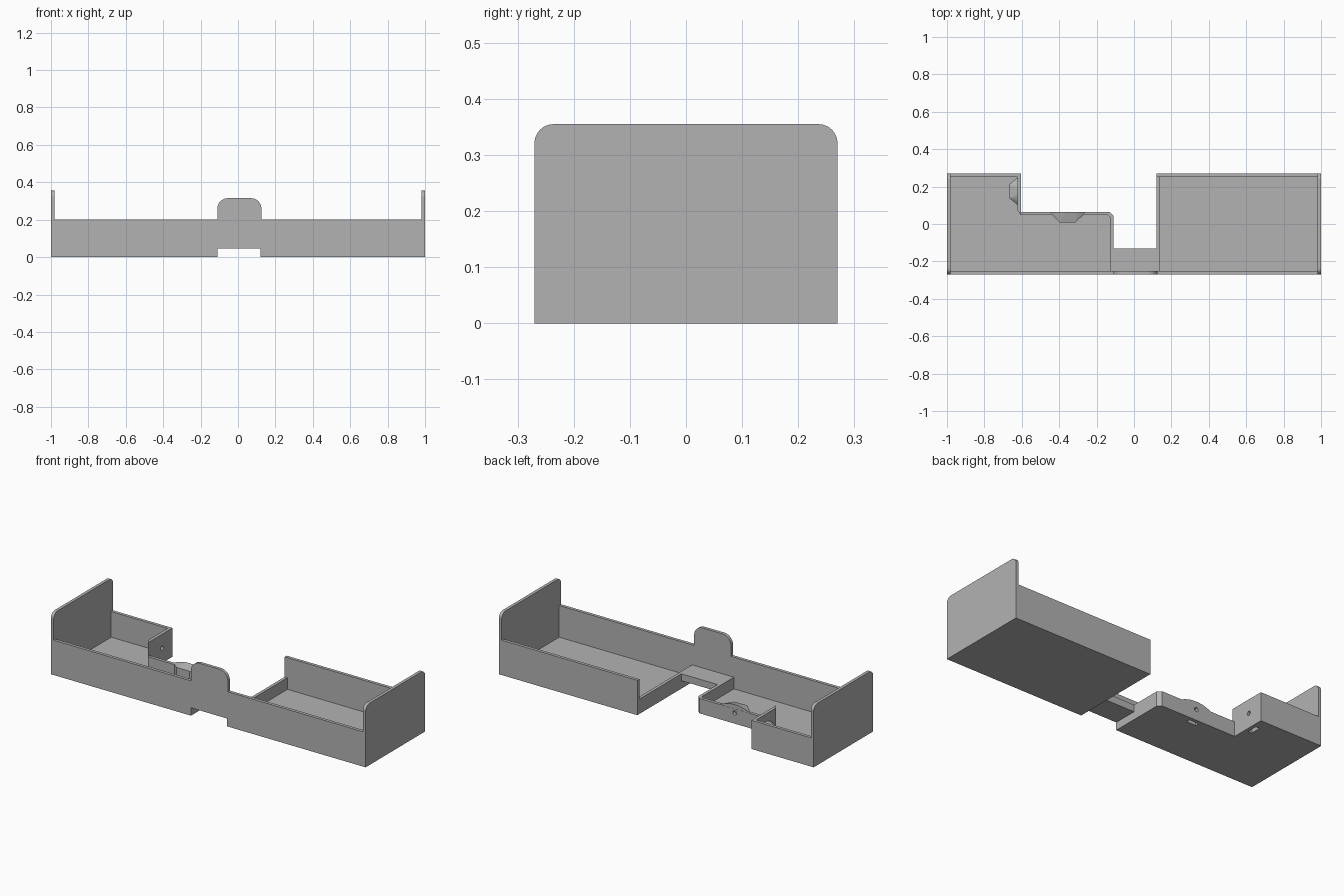
import bpy, bmesh, math
from mathutils import Vector

cube = bpy.data.objects.get("Cube")
if cube:
    bpy.data.objects.remove(cube, do_unlink=True)

grey = bpy.data.materials.new("plain grey")
grey.use_nodes = True
colour = (0.45, 0.45, 0.45, 1)
grey.diffuse_color = colour
grey.node_tree.nodes["Principled BSDF"].inputs["Base Color"].default_value = colour

T = 0.018                       # wall thickness
W, D = 1.0, 0.27                # half width and half depth
LOW, MID, HIGH = 0.085, 0.165, 0.2
GAP_R, GAP_L = -0.11, 0.12      # sides of the middle gap
STEP_X, STEP_Y = -0.605, 0.065  # inner corner of the stepped tray


def finish(name, bm):
    bmesh.ops.recalc_face_normals(bm, faces=bm.faces)
    mesh = bpy.data.meshes.new(name)
    bm.to_mesh(mesh)
    bm.free()
    mesh.materials.append(grey)
    obj = bpy.data.objects.new(name, mesh)
    bpy.context.collection.objects.link(obj)
    return obj


def prism(name, outline, axis, lo, hi):
    """Extrude a 2D outline along one axis."""
    def place(p, t):
        c = list(p)
        c.insert("xyz".index(axis), t)
        return c
    bm = bmesh.new()
    face = bm.faces.new([bm.verts.new(place(p, lo)) for p in outline])
    ext = bmesh.ops.extrude_face_region(bm, geom=[face])
    shift = Vector(place((0, 0), hi - lo))
    bmesh.ops.translate(bm, vec=shift,
                        verts=[v for v in ext["geom"] if isinstance(v, bmesh.types.BMVert)])
    return finish(name, bm)


def box(name, x0, x1, y0, y1, z0, z1):
    return prism(name, [(x0, y0), (x1, y0), (x1, y1), (x0, y1)], "z", z0, z1)


def rounded_top(a, b, z, r, n=8):
    """Points over a flat top with two rounded corners, from a to b."""
    pts = []
    for cx, start in ((a + r, math.pi), (b - r, math.pi / 2)):
        for i in range(n + 1):
            t = start - i * math.pi / 2 / n
            pts.append((cx + r * math.cos(t), z - r + r * math.sin(t)))
    return pts


def boss(name, centre, half, depth, base, peak, turn):
    """Tapered boss with an arched back edge against a wall."""
    bm = bmesh.new()
    pts = [(s * half, 0, 0) for s in (-1, 1)]
    for i in range(13):
        u = i / 6 - 1
        pts.append((u * half, 0, base + (peak - base) * (1 - u * u)))
    for s in (-1, 1):
        pts += [(s * half * 0.42, -depth, z) for z in (0, base + 0.01)]
    c, s = math.cos(turn), math.sin(turn)
    for x, y, z in pts:
        bm.verts.new((centre[0] + c * x - s * y, centre[1] + s * x + c * y, z + 0.004))
    hull = bmesh.ops.convex_hull(bm, input=bm.verts)
    loose = {g for g in hull["geom_interior"] if isinstance(g, bmesh.types.BMVert)}
    bmesh.ops.delete(bm, geom=list(loose), context="VERTS")
    return finish(name, bm)


def cut(cutter, targets):
    cutter.hide_render = True
    cutter.hide_viewport = True
    cutter.display_type = "WIRE"
    for obj in targets:
        mod = obj.modifiers.new("cut", "BOOLEAN")
        mod.operation = "DIFFERENCE"
        mod.solver = "EXACT"
        mod.object = cutter


def disc(a, b, r, n=20):
    return [(a + r * math.cos(i * math.tau / n), b + r * math.sin(i * math.tau / n))
            for i in range(n)]


# Tall end panels
for name, x in (("left_end_panel", W - T), ("right_end_panel", -W)):
    outline = [(-D, 0)] + rounded_top(-D, D, 0.355, 0.034) + [(D, 0)]
    prism(name, outline, "x", x, x + T)

# Front wall with raised tab and notch underneath
front = [(-W, 0), (-W, HIGH), (GAP_R, HIGH)]
front += rounded_top(GAP_R, GAP_L + 0.005, 0.315, 0.055)
front += [(GAP_L + 0.005, HIGH), (W, HIGH), (W, 0),
          (GAP_L, 0), (GAP_L, 0.045), (GAP_R, 0.045), (GAP_R, 0)]
prism("front_wall", front, "y", -D, -D + T)

# Left tray
box("left_floor", GAP_L, W, -D, D, 0, T)
box("left_back_wall", GAP_L, W, D - T, D, 0, HIGH)
box("left_inner_wall", GAP_L, GAP_L + T, -D, D, 0, LOW)

# Bridge between the trays
box("bridge", GAP_R, GAP_L, -D + T, -0.13, 0.045, LOW)

# Right stepped tray
c = 0.02
corner = [(GAP_R, STEP_Y - c), (GAP_R - c, STEP_Y)]
floor = prism("right_floor", [(-W, -D), (GAP_R, -D)] + corner +
              [(STEP_X, STEP_Y), (STEP_X, D), (-W, D)], "z", 0, T)
box("right_back_wall", -W, STEP_X, D - T, D, 0, MID)
step = prism("step_wall", [(STEP_X, STEP_Y), (STEP_X, D), (STEP_X - T, D),
                           (STEP_X - T, STEP_Y + 0.01), (STEP_X, STEP_Y - T)],
             "z", 0, MID)
low = prism("right_low_wall", [(STEP_X, STEP_Y), (STEP_X, STEP_Y - T),
                               (GAP_R - c - T / 2, STEP_Y - T),
                               (GAP_R - T, STEP_Y - c - T / 2),
                               (GAP_R - T, -D), (GAP_R, -D)] + corner, "z", 0, LOW)

# Arched bosses behind the low wall and the step wall
low_boss = boss("low_wall_boss", (-0.355, STEP_Y - 0.001), 0.1, 0.055, LOW - 0.005, 0.105, 0)
step_boss = boss("step_wall_boss", (STEP_X - 0.003, 0.175), 0.085, 0.06, LOW, 0.125, -math.pi / 2)

# Slots from below and small round holes through the walls
cut(box("low_slot_cutter", -0.385, -0.325, 0.022, 0.045, -0.1, 0.075), [floor, low_boss])
cut(box("step_slot_cutter", -0.65, -0.626, 0.145, 0.205, -0.1, 0.1), [floor, step_boss])
cut(prism("low_hole_cutter", disc(-0.355, 0.062, 0.012), "y", 0.03, 0.1), [low, low_boss])
cut(prism("step_hole_cutter", disc(0.175, 0.085, 0.012), "x", -0.64, -0.58), [step, step_boss])
